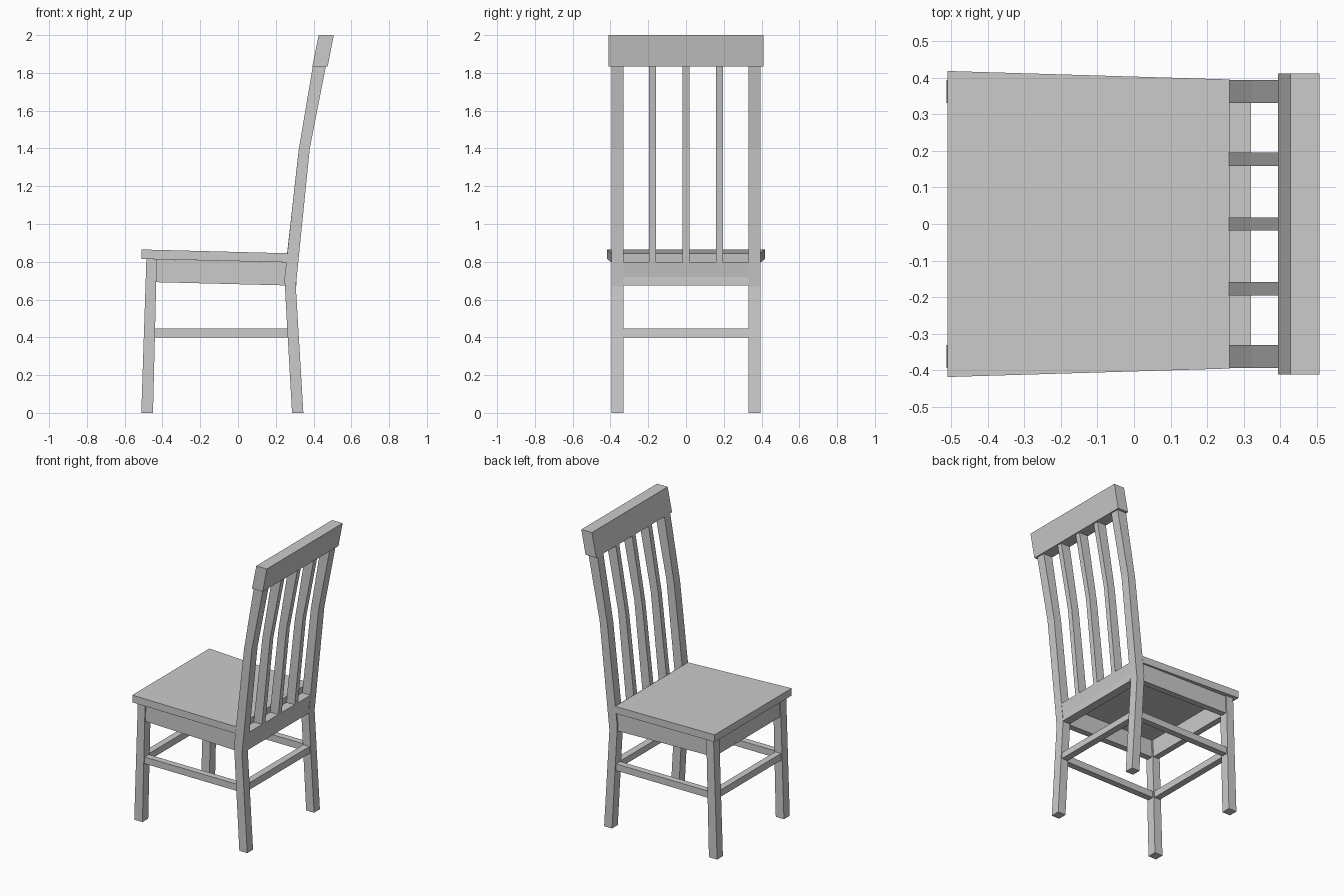
import bpy

if "Cube" in bpy.data.objects:
    bpy.data.objects.remove(bpy.data.objects["Cube"])


def make_mesh(name, verts, faces):
    mesh = bpy.data.meshes.new(name)
    mesh.from_pydata(verts, [], faces)
    obj = bpy.data.objects.new(name, mesh)
    bpy.context.collection.objects.link(obj)
    return obj


def extrude_y(name, profile, y0, y1, flare=None):
    """Extrude an (x, z) outline from y0 to y1; flare(x) scales the width."""
    n = len(profile)
    f = flare or (lambda x: 1.0)
    verts = [(x, y * f(x), z) for y in (y0, y1) for x, z in profile]
    faces = [tuple(range(n)), tuple(range(2 * n - 1, n - 1, -1))]
    faces += [(i, i + n, (i + 1) % n + n, (i + 1) % n) for i in range(n)]
    # outlines run counter-clockwise seen from -y
    return make_mesh(name, verts, faces)


LEG_IN, LEG_OUT = 0.331, 0.394
MID = (LEG_IN + LEG_OUT) / 2

# Seat: slopes down to the back and narrows towards it
seat = [(-0.51, 0.815), (0.257, 0.797), (0.262, 0.845), (-0.51, 0.865)]
extrude_y("seat", seat, -1, 1, lambda x: 0.418 - 0.03 * (x + 0.51))

# Outlines of the legs, bent posts and slats
front_leg = [(-0.512, 0), (-0.45, 0), (-0.43, 0.813), (-0.485, 0.8145)]
back_post = [(0.286, 0), (0.346, 0), (0.306, 0.67), (0.38, 1.40), (0.465, 1.835),
             (0.396, 1.835), (0.321, 1.39), (0.246, 0.71)]
slat = [(0.255, 0.80), (0.319, 0.80), (0.38, 1.40), (0.465, 1.835),
        (0.396, 1.835), (0.321, 1.39)]

# Side aprons and side stretchers
side_apron = [(-0.434, 0.692), (0.25, 0.675), (0.255, 0.797), (-0.43, 0.813)]
side_stretcher = [(-0.44, 0.40), (0.265, 0.40), (0.263, 0.446), (-0.439, 0.446)]

# Left and right pairs
for side, s in (("left", -1), ("right", 1)):
    def pair(name, profile, a, b):
        extrude_y(f"{side}_{name}", profile, min(s * a, s * b), max(s * a, s * b))
    pair("front_leg", front_leg, LEG_IN, LEG_OUT)
    pair("back_post", back_post, LEG_IN, LEG_OUT)
    pair("side_apron", side_apron, MID - 0.022, MID + 0.022)
    pair("side_stretcher", side_stretcher, MID - 0.022, MID + 0.022)

# Three back slats
for i, y in enumerate((-0.177, 0, 0.177)):
    extrude_y(f"back_slat_{i + 1}", slat, y - 0.018, y + 0.018)

# Crest rail across the top
crest = [(0.394, 1.835), (0.475, 1.835), (0.507, 2.0), (0.427, 2.0)]
extrude_y("crest_rail", crest, -0.411, 0.411)

# Front and back aprons and stretchers between the legs
cross_parts = {
    "front_apron": [(-0.482, 0.693), (-0.438, 0.692), (-0.434, 0.813), (-0.478, 0.814)],
    "back_apron": [(0.25, 0.675), (0.309, 0.675), (0.308, 0.72), (0.319, 0.80),
                   (0.257, 0.80), (0.248, 0.72)],
    "front_stretcher": [(-0.492, 0.40), (-0.447, 0.40), (-0.446, 0.446), (-0.491, 0.446)],
    "back_stretcher": [(0.268, 0.40), (0.315, 0.40), (0.312, 0.446), (0.265, 0.446)],
}
for name, profile in cross_parts.items():
    extrude_y(name, profile, -LEG_IN, LEG_IN)
